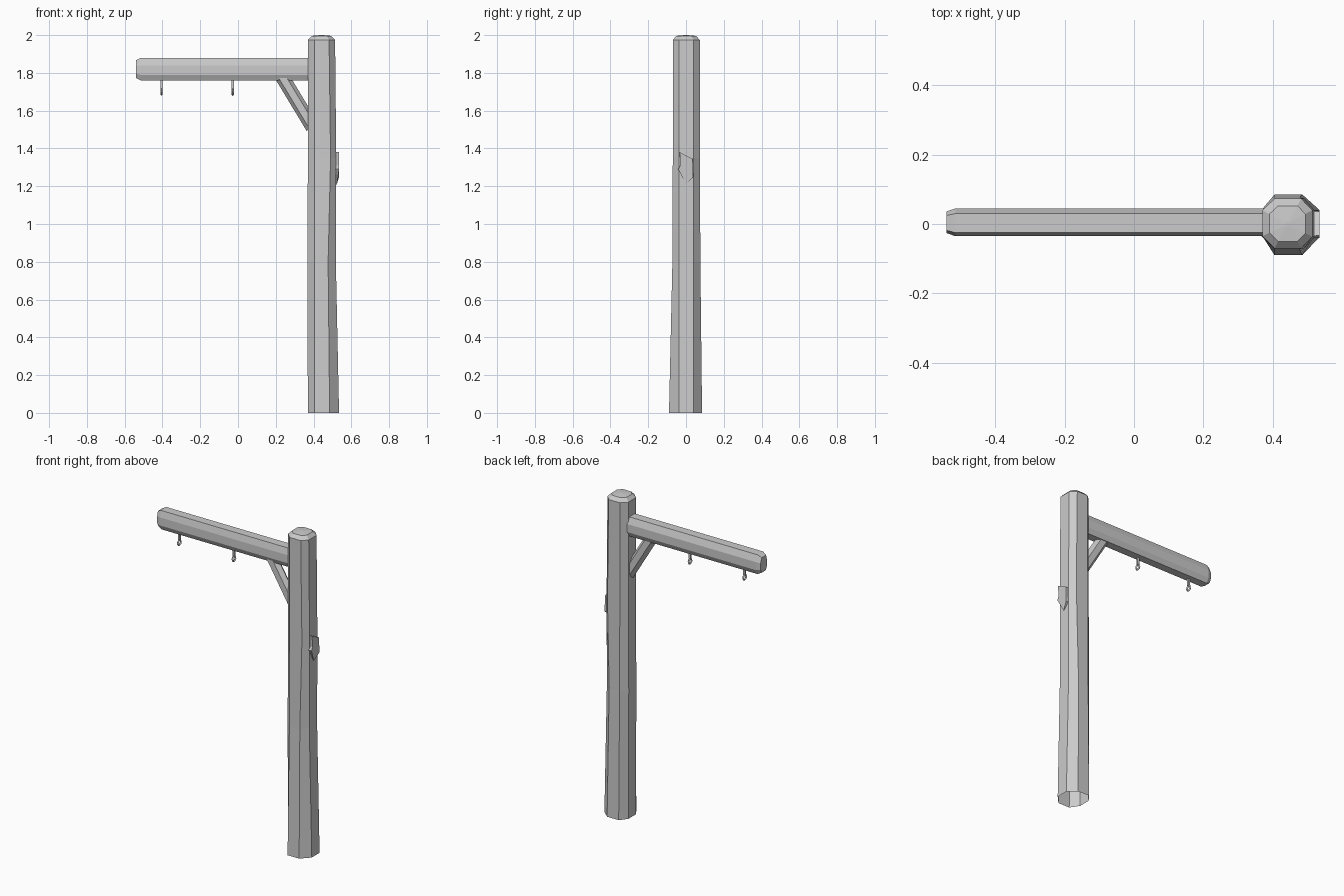
import bpy, bmesh, math
from mathutils import Vector

cube = bpy.data.objects.get("Cube")
if cube:
    bpy.data.objects.remove(cube, do_unlink=True)

grey = bpy.data.materials.new("weathered_grey")
grey.use_nodes = True
colour = (0.6, 0.6, 0.6, 1)
grey.diffuse_color = colour
grey.node_tree.nodes["Principled BSDF"].inputs["Base Color"].default_value = colour


def loft(name, rings, cap_start=True, cap_end=True):
    """Skin a list of equal-length point rings into a flat-shaded solid."""
    bm = bmesh.new()
    loops = [[bm.verts.new(p) for p in ring] for ring in rings]
    n = len(loops[0])
    for a, b in zip(loops, loops[1:]):
        for i in range(n):
            j = (i + 1) % n
            bm.faces.new((a[i], a[j], b[j], b[i]))
    if cap_start:
        bm.faces.new(loops[0][::-1])
    if cap_end:
        bm.faces.new(loops[-1])
    bmesh.ops.recalc_face_normals(bm, faces=bm.faces)
    mesh = bpy.data.meshes.new(name)
    bm.to_mesh(mesh)
    bm.free()
    mesh.materials.append(grey)
    obj = bpy.data.objects.new(name, mesh)
    bpy.context.collection.objects.link(obj)
    return obj


def post_ring(z, left, right, front, back, edge):
    """Hewn eight-sided section; edge is the x of the right-hand arris."""
    return [(left, -0.035, z), (0.405, front, z), (edge, front, z), (right, -0.037, z),
            (right, 0.04, z), (edge, back, z), (0.405, back, z), (left, 0.04, z)]


# Post: open underneath, flared foot, domed top
rings = [post_ring(0, 0.37, 0.535, -0.09, 0.085, 0.485),
         post_ring(0.8, 0.367, 0.518, -0.072, 0.076, 0.477),
         post_ring(1.35, 0.37, 0.52, -0.07, 0.074, 0.49),
         post_ring(1.975, 0.37, 0.514, -0.07, 0.073, 0.482)]
centre = Vector((0.442, 0.0, 0.0))


def shrink(ring, factor, z):
    return [centre + Vector((p[0] - centre.x, p[1], 0)) * factor + Vector((0, 0, z))
            for p in ring]


rings += [shrink(rings[3], 0.72, 1.996), shrink(rings[3], 0.1, 2.0)]
loft("post", rings, cap_start=False)

# Cross beam with a chamfered free end
section = [(0.03, 1.88), (-0.025, 1.88), (-0.035, 1.84), (-0.035, 1.79),
           (-0.02, 1.76), (0.03, 1.76), (0.045, 1.79), (0.045, 1.84)]


def beam_ring(x, scale):
    return [(x, 0.005 + (y - 0.005) * scale, 1.82 + (z - 1.82) * scale) for y, z in section]


loft("cross_beam", [beam_ring(-0.54, 0.78), beam_ring(-0.515, 1), beam_ring(0.40, 1)])

# Diagonal brace
start, end = Vector((0.215, 0, 1.81)), Vector((0.395, 0, 1.512))
axis = (end - start).normalized()
across = Vector((0, 1, 0)).cross(axis)


def brace_ring(p):
    ring = []
    for i in range(6):
        a = i * math.tau / 6
        ring.append(p + across * 0.037 * math.cos(a) + Vector((0, 0.03 * math.sin(a), 0)))
    return ring


loft("brace", [brace_ring(start), brace_ring(end)])

# Hanging eyes: short shank and ring under the beam
for label, x in (("outer", -0.405), ("inner", -0.028)):
    shank = [[(x + dx, dy, z) for dx, dy in
              ((-0.006, -0.006), (0.006, -0.006), (0.006, 0.006), (-0.006, 0.006))]
             for z in (1.715, 1.77)]
    loft(label + "_eye_shank", shank)
    bpy.ops.mesh.primitive_torus_add(location=(x, 0, 1.699), rotation=(0, math.pi / 2, 0),
                                     major_segments=8, minor_segments=4,
                                     major_radius=0.015, minor_radius=0.006)
    eye = bpy.context.object
    eye.name = label + "_eye_ring"
    eye.data.materials.append(grey)

# Raised splinter on the side of the post
outline = [(-0.035, 1.38), (0.037, 1.345), (0.04, 1.25),
           (0.0, 1.21), (-0.042, 1.29), (-0.032, 1.31)]
outer = [(0.535 if z > 1.22 else 0.523, y * 0.95, z) for y, z in outline]
loft("splinter", [[(0.505, y, z) for y, z in outline], outer])
